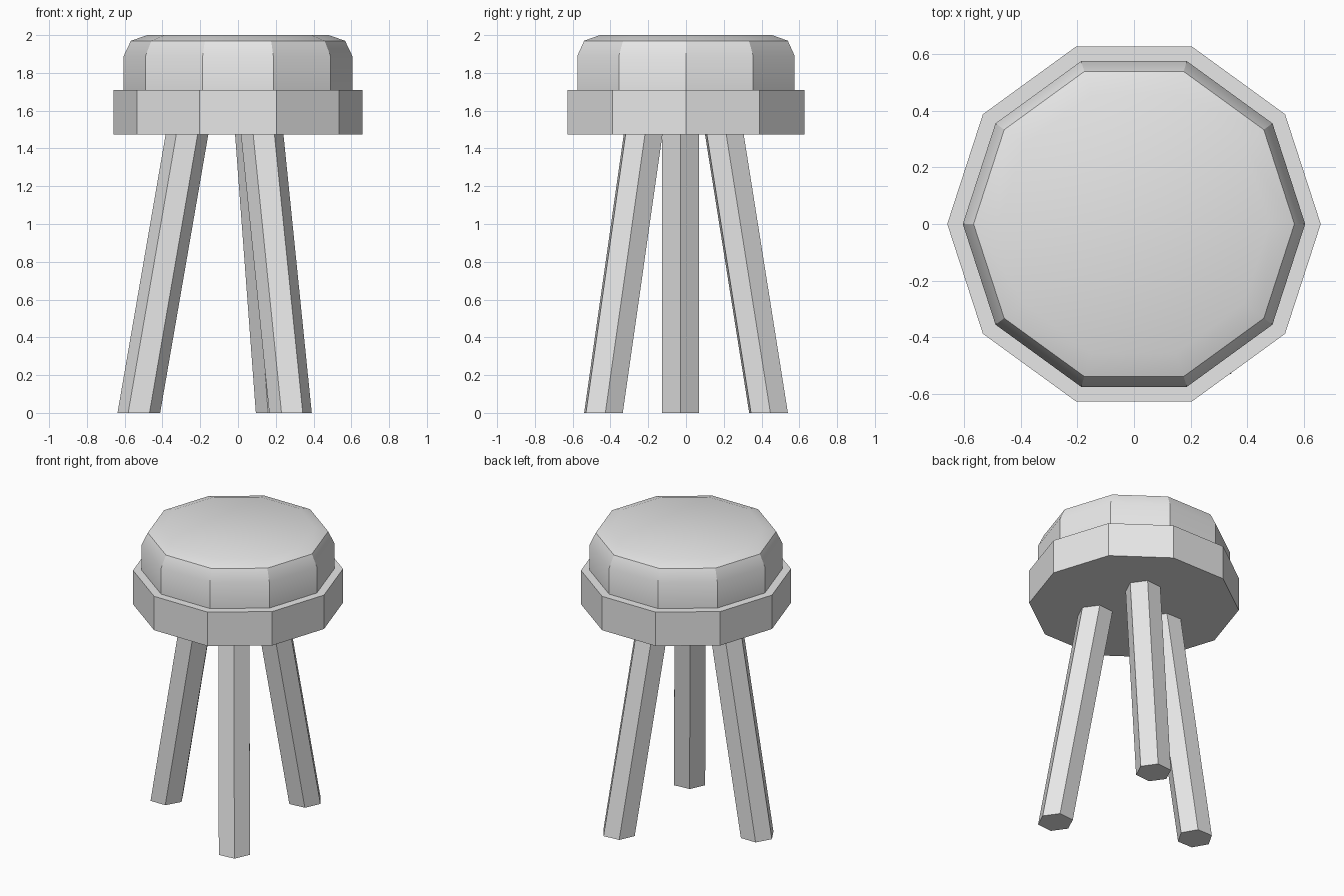
import bpy
import bmesh
from math import cos, sin, tau, radians

cube = bpy.data.objects.get("Cube")
if cube:
    bpy.data.objects.remove(cube, do_unlink=True)

grey = bpy.data.materials.new("light grey")
grey.use_nodes = True
grey.diffuse_color = (0.8, 0.8, 0.8, 1)
grey.node_tree.nodes["Principled BSDF"].inputs["Base Color"].default_value = (0.8, 0.8, 0.8, 1)


def loft(name, sides, rings, turn=0.0):
    """Closed prism through rings given as (x, y, z, radius)."""
    bm = bmesh.new()
    loops = []
    for x, y, z, r in rings:
        angles = [turn + tau * i / sides for i in range(sides)]
        loops.append([bm.verts.new((x + r * cos(a), y + r * sin(a), z)) for a in angles])
    for low, high in zip(loops, loops[1:]):
        for i in range(sides):
            j = (i + 1) % sides
            bm.faces.new((low[i], low[j], high[j], high[i]))
    bm.faces.new(loops[0][::-1])
    bm.faces.new(loops[-1])
    mesh = bpy.data.meshes.new(name)
    bm.to_mesh(mesh)
    bm.free()
    mesh.materials.append(grey)
    obj = bpy.data.objects.new(name, mesh)
    bpy.context.collection.objects.link(obj)
    return obj


# Seat: a flat-sided base ring with a softly rounded cushion on it
SEAT_BOTTOM, CUSHION_BOTTOM = 1.475, 1.71
loft("seat_base", 10, [(0, 0, SEAT_BOTTOM, 0.66), (0, 0, CUSHION_BOTTOM, 0.66)])
profile = [(CUSHION_BOTTOM, 0.605), (1.89, 0.605), (1.97, 0.567), (2.0, 0.48)]
cushion = loft("seat_cushion", 10, [(0, 0, z, r) for z, r in profile])
bpy.ops.object.select_all(action="DESELECT")
cushion.select_set(True)
bpy.context.view_layer.objects.active = cushion
bpy.ops.object.shade_smooth_by_angle(angle=radians(30))

# Three splayed six-sided legs: foot centre, top centre, twist
legs = {
    "right_leg": ((-0.525, -0.03), (-0.27, -0.03), 0),
    "front_leg": ((0.278, -0.437), (0.128, -0.227), 5),
    "back_leg": ((0.207, 0.437), (0.097, 0.203), 5),
}
for name, (foot, top, twist) in legs.items():
    loft(name, 6, [(*foot, 0, 0.113), (*top, SEAT_BOTTOM, 0.113)], radians(twist))
